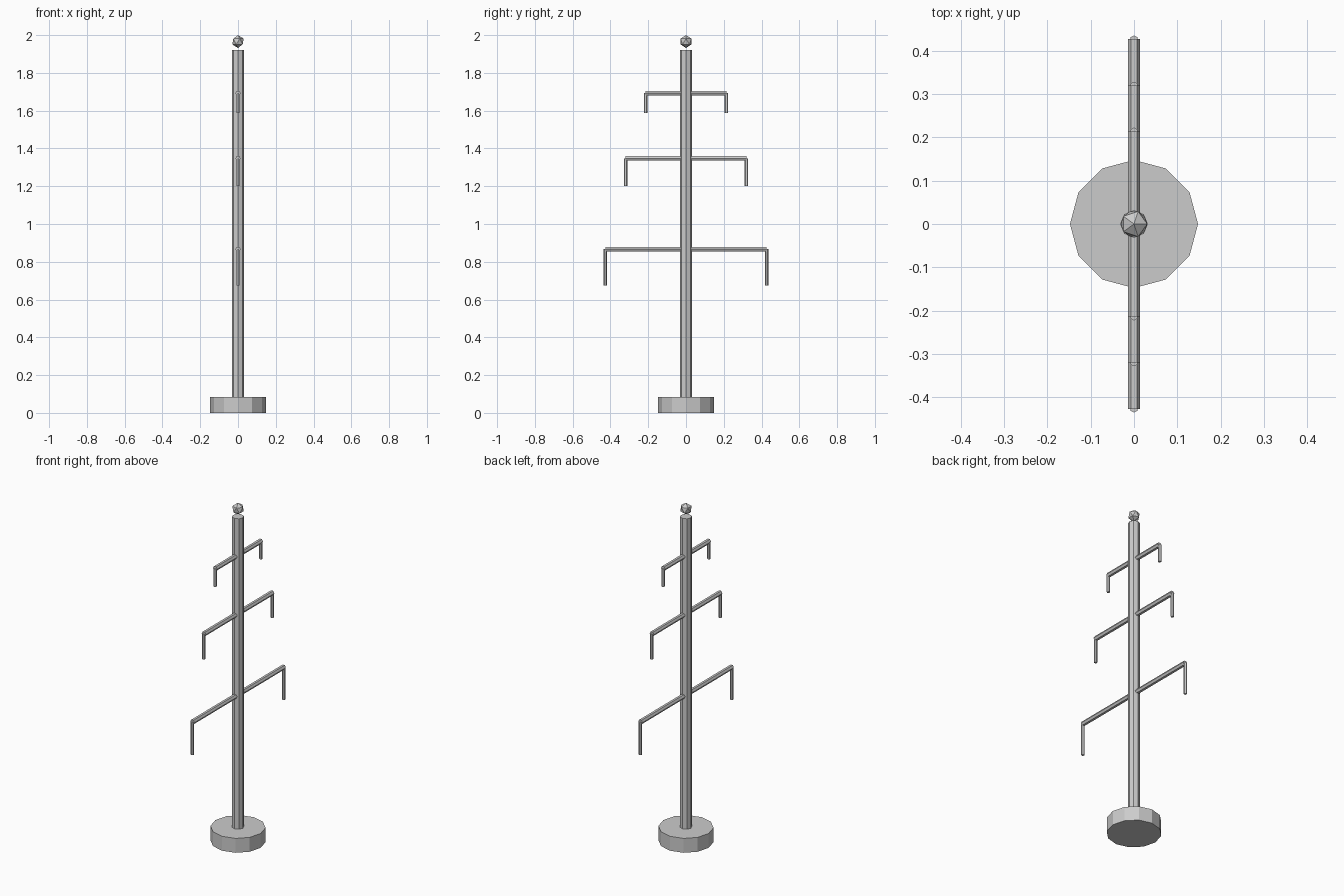
import bpy
from math import radians
from mathutils import Matrix

default = bpy.data.objects.get("Cube")
if default:
    bpy.data.objects.remove(default)

grey = bpy.data.materials.new("light_grey")
grey.use_nodes = True
colour = (0.6, 0.6, 0.6, 1)
grey.diffuse_color = colour
grey.node_tree.nodes["Principled BSDF"].inputs["Base Color"].default_value = colour


def finish(name):
    ob = bpy.context.object
    ob.name = name
    ob.data.materials.append(grey)
    return ob


def rod(name, sides, radius, length, centre, tilt=0, spin=0):
    """Flat-faced prism along z, spun about its axis, then tilted about x."""
    bpy.ops.mesh.primitive_cylinder_add(vertices=sides, radius=radius,
                                        depth=length, location=centre)
    ob = finish(name)
    ob.data.transform(Matrix.Rotation(radians(tilt), 4, 'X')
                      @ Matrix.Rotation(radians(spin), 4, 'Z'))
    return ob


# Base and pole
rod("base", 12, 0.148, 0.085, (0, 0, 0.0425))
rod("pole", 8, 0.032, 1.835, (0, 0, 1.0025))

# Faceted ball floating just above the pole
bpy.ops.mesh.primitive_ico_sphere_add(subdivisions=1, radius=0.034,
                                      location=(0, 0, 1.966))
finish("finial")

# Three tiers of cross bars, each with a rod hanging from both ends
tiers = {"lower": (0.427, 0.867, 0.675),
         "middle": (0.32, 1.347, 1.2),
         "upper": (0.214, 1.693, 1.588)}
for tier, (reach, height, bottom) in tiers.items():
    rod(tier + "_bar", 6, 0.014, 2 * reach, (0, 0, height), tilt=90, spin=90)
    for side, sign in (("front", -1), ("back", 1)):
        drop = height - bottom
        rod(f"{tier}_{side}_hanger", 6, 0.009, drop,
            (0, sign * reach, bottom + drop / 2))
